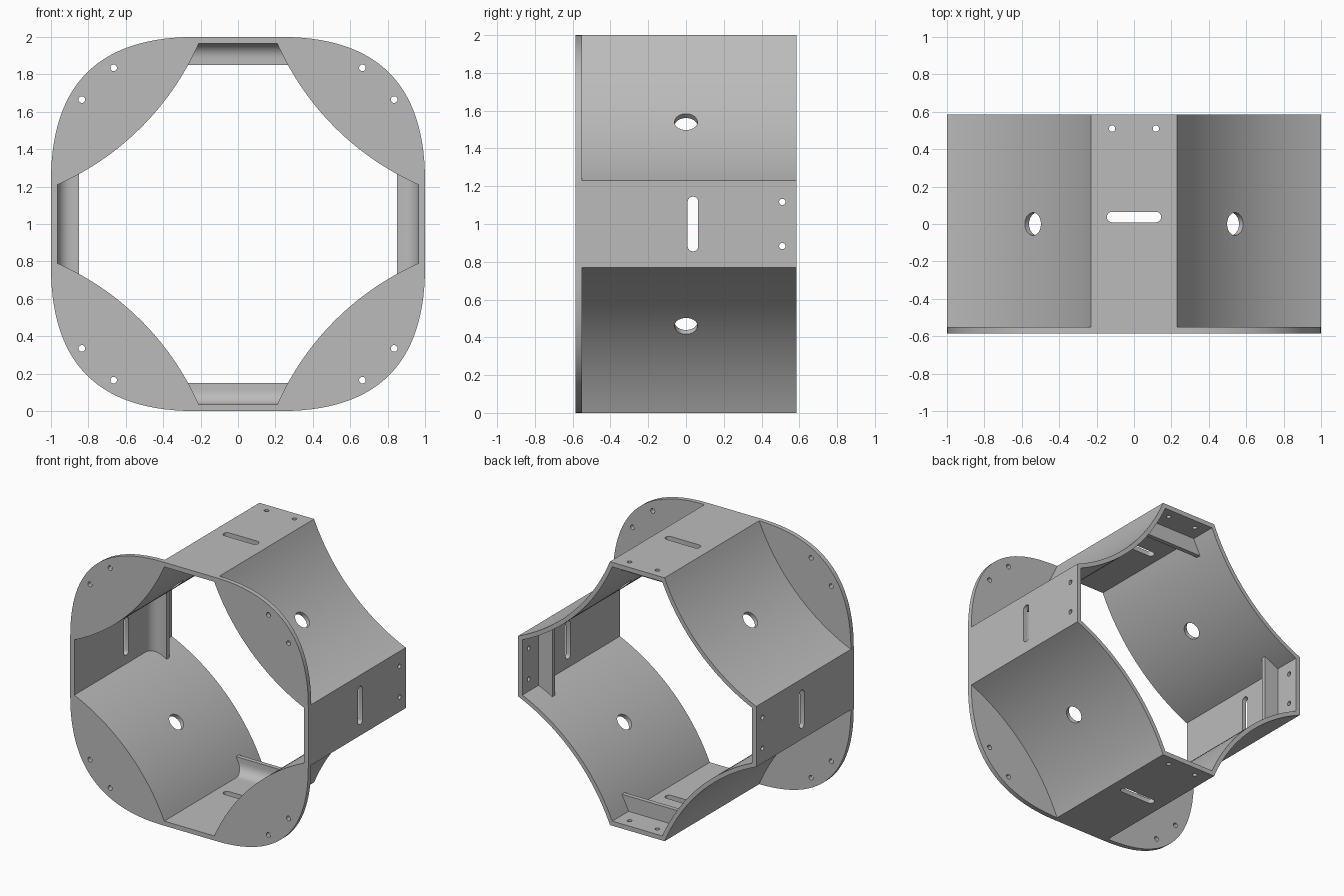
import bpy, bmesh
from math import sin, cos, pi, sqrt, asin
from mathutils import Matrix, Vector

cube = bpy.data.objects.get("Cube")
if cube:
    bpy.data.objects.remove(cube)

FRONT, BACK = -0.585, 0.585
CENTRE = 1.565            # centre of the concave corner arcs, on the diagonal
R_OUT, R_IN = 1.45, 1.482
WALL = 0.965              # inner face of the flat sides
SEG = 28

grey = bpy.data.materials.new("plain_grey")
grey.use_nodes = True
grey.diffuse_color = (0.5, 0.5, 0.5, 1)
grey.node_tree.nodes["Principled BSDF"].inputs["Base Color"].default_value = (0.5, 0.5, 0.5, 1)


def side_turn(k):
    return Matrix.Translation((0, 0, 1)) @ Matrix.Rotation(k * pi / 2, 4, 'Y')


def half_flat(height, radius):
    """Half width of the flat side where the arc crosses a height."""
    return CENTRE - sqrt(radius ** 2 - (CENTRE - height) ** 2)


def corner_arc(height, radius):
    """Concave arc from the top flat to the right flat, as (x, z)."""
    a0 = asin((CENTRE - height) / radius)
    pts = []
    for i in range(SEG + 1):
        a = a0 + (pi / 2 - 2 * a0) * i / SEG
        pts.append((CENTRE - radius * cos(a), CENTRE - radius * sin(a)))
    return pts


def make_object(name, bm):
    bmesh.ops.remove_doubles(bm, verts=bm.verts[:], dist=0.0001)
    bmesh.ops.recalc_face_normals(bm, faces=bm.faces[:])
    mesh = bpy.data.meshes.new(name)
    bm.to_mesh(mesh)
    bm.free()
    mesh.materials.append(grey)
    ob = bpy.data.objects.new(name, mesh)
    bpy.context.collection.objects.link(ob)
    return ob


def band(name, outer, inner, y0, y1, closed, matrix):
    """Solid between two matching outlines, extruded along y."""
    bm = bmesh.new()
    rings = [[bm.verts.new(matrix @ Vector((x, y, z))) for x, z in pts]
             for pts, y in ((outer, y0), (inner, y0), (inner, y1), (outer, y1))]
    n = len(outer)
    for i in range(n if closed else n - 1):
        j = (i + 1) % n
        for r in range(4):
            a, b = rings[r], rings[(r + 1) % 4]
            bm.faces.new((a[i], a[j], b[j], b[i]))
    bmesh.ops.dissolve_degenerate(bm, edges=bm.edges[:], dist=0.0001)
    return make_object(name, bm)


def prism(bm, loop, depth, matrix):
    """Cutter: flat loop in xy extruded along +-z."""
    rings = [[bm.verts.new(matrix @ Vector((x, y, s * depth))) for x, y in loop]
             for s in (-1, 1)]
    n = len(loop)
    bm.faces.new(rings[0][::-1])
    bm.faces.new(rings[1])
    for i in range(n):
        j = (i + 1) % n
        bm.faces.new((rings[0][i], rings[0][j], rings[1][j], rings[1][i]))


def rounded_slot(half, r, n=24):
    loop = []
    for i in range(n):
        a = 2 * pi * (i + 0.5) / n
        loop.append((r * cos(a) + (half if cos(a) > 0 else -half), r * sin(a)))
    return loop


# Shell: four flats joined by concave corners
def full_outline(height, radius):
    arc = [Vector((x, 0, z)) for x, z in corner_arc(height, radius)]
    pts = []
    for k in range(4):
        turn = Matrix.Rotation(k * pi / 2, 3, 'Y')
        pts += [((turn @ p).x, (turn @ p).z) for p in arc]
    return pts


parts = [band("shell", full_outline(1, R_OUT), full_outline(WALL, R_IN),
              FRONT, BACK, True, side_turn(0))]

# Front flange corners: rounded outline down to the shell arc
a = half_flat(1, R_OUT)
h = a + 0.67 * (1 - a)
rim = []
for i in range(SEG + 1):
    t = i / SEG
    w = ((1 - t) ** 3, 3 * t * (1 - t) ** 2, 3 * t * t * (1 - t), t ** 3)
    rim.append((w[0] * a + w[1] * h + w[2] + w[3],
                w[0] + w[1] + w[2] * h + w[3] * a))
for k in range(4):
    parts.append(band(f"flange_corner_{k + 1}", rim, corner_arc(1, R_OUT),
                      FRONT, FRONT + 0.035, False, side_turn(k)))

# Inner ribs near the back, with a fillet on their front face
FILLET = 0.08
section = [(0.39, WALL + 0.005), (0.39, 0.85), (0.357, 0.85)]
for i in range(9):
    t = pi / 2 * i / 8
    section.append((0.357 - FILLET * (1 - cos(t)), WALL - FILLET * (1 - sin(t))))
section.append((0.357 - FILLET, WALL + 0.005))
for k in range(4):
    bm = bmesh.new()
    ends = [[bm.verts.new(side_turn(k) @ Vector((s * (half_flat(r, R_IN) + 0.008), y, r)))
             for y, r in section] for s in (-1, 1)]
    n = len(section)
    for end in ends:
        bm.faces.new(end)
    for i in range(n):
        j = (i + 1) % n
        bm.faces.new((ends[0][i], ends[0][j], ends[1][j], ends[1][i]))
    parts.append(make_object(f"inner_rib_{k + 1}", bm))

# Cutters for slots, corner holes and screw holes
bm = bmesh.new()
for k in range(4):
    m = side_turn(k)
    prism(bm, rounded_slot(0.117, 0.028), 0.1, m @ Matrix.Translation((0, 0.037, 1)))
    prism(bm, rounded_slot(0, 0.061, 32), 0.1,
          m @ Matrix.Rotation(pi / 4, 4, 'Y') @ Matrix.Translation((0, 0, 0.75)))
    for s in (-1, 1):
        prism(bm, rounded_slot(0, 0.017, 16), 0.1,
              m @ Matrix.Translation((s * 0.117, 0.51, 1)))
    for x, z in ((0.665, 0.835), (0.835, 0.665)):
        prism(bm, rounded_slot(0, 0.018, 16), 0.1,
              m @ Matrix.Translation((x, FRONT, z)) @ Matrix.Rotation(pi / 2, 4, 'X'))
cutter = make_object("hole_cutter", bm)
cutter.hide_render = True

for ob in parts[:5]:
    mod = ob.modifiers.new("holes", 'BOOLEAN')
    mod.operation = 'DIFFERENCE'
    mod.solver = 'EXACT'
    mod.object = cutter
deps = bpy.context.evaluated_depsgraph_get()
for ob in parts[:5]:
    cut = bpy.data.meshes.new_from_object(ob.evaluated_get(deps))
    ob.modifiers.clear()
    ob.data = cut
bpy.data.objects.remove(cutter)

# Smooth curved walls, keep edges sharp
bpy.ops.object.select_all(action='DESELECT')
for ob in parts:
    ob.select_set(True)
bpy.context.view_layer.objects.active = parts[0]
bpy.ops.object.shade_smooth_by_angle(angle=pi / 7)
